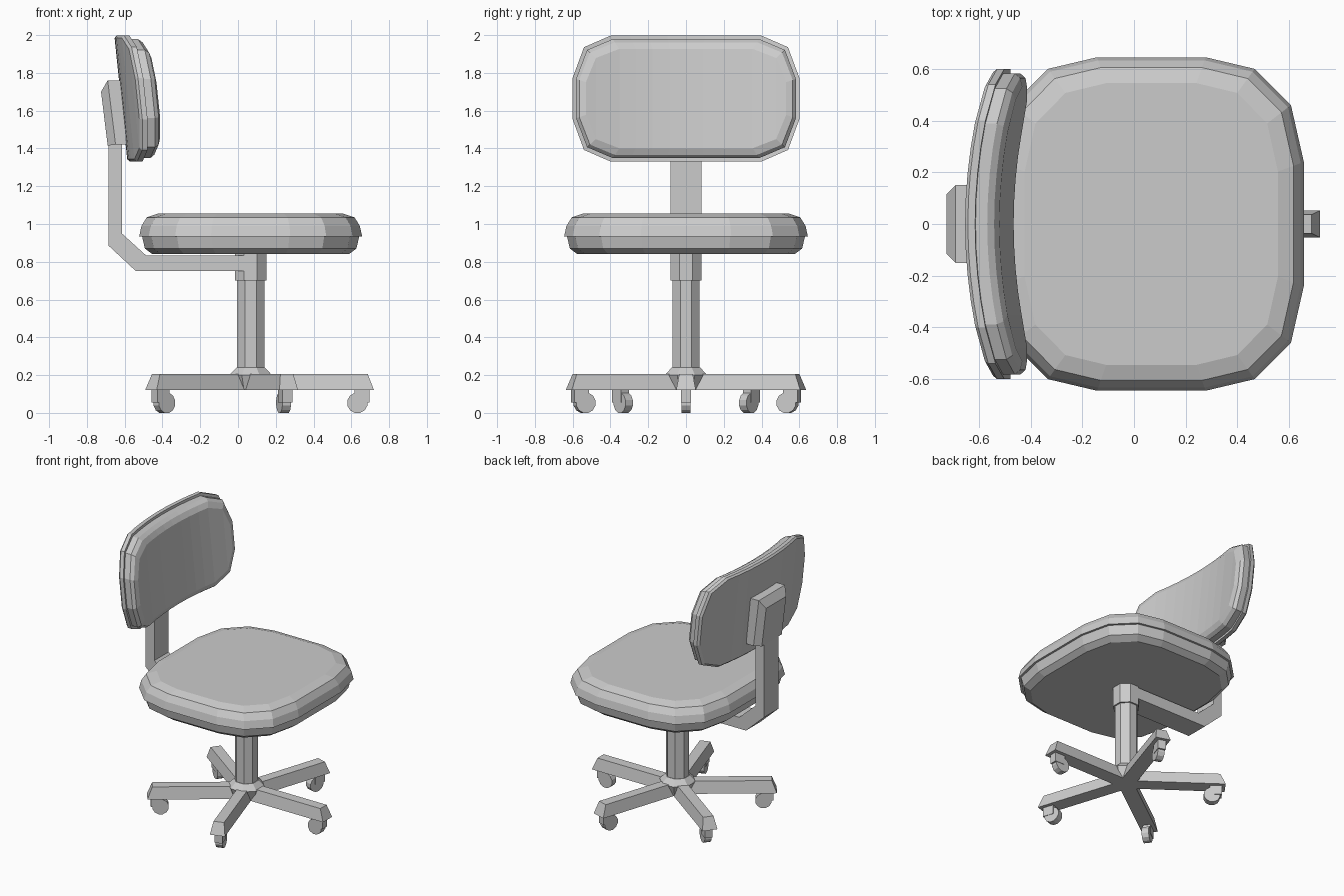
import bpy, bmesh
from math import pi, cos, sin
from mathutils import Matrix, Vector

if "Cube" in bpy.data.objects:
    bpy.data.objects.remove(bpy.data.objects["Cube"])

CX = 0.067  # axis of the pedestal and seat


def finish(name, bm):
    bmesh.ops.recalc_face_normals(bm, faces=bm.faces[:])
    me = bpy.data.meshes.new(name)
    bm.to_mesh(me)
    bm.free()
    ob = bpy.data.objects.new(name, me)
    bpy.context.collection.objects.link(ob)
    return ob


def loft(bm, rings):
    """Skin consecutive closed rings; returns first and last vertex rings."""
    vs = [[bm.verts.new(p) for p in r] for r in rings]
    n = len(vs[0])
    for a, b in zip(vs, vs[1:]):
        for i in range(n):
            j = (i + 1) % n
            bm.faces.new((a[i], a[j], b[j], b[i]))
    return vs[0], vs[-1]


def solid(name, rings, matrix=None):
    bm = bmesh.new()
    for end in loft(bm, rings):
        bm.faces.new(end)
    if matrix:
        bm.transform(matrix)
    return finish(name, bm)


def octagon(z, apothem):
    r = apothem / cos(pi / 8)
    return [(CX + r * cos((i + .5) * pi / 4), r * sin((i + .5) * pi / 4), z) for i in range(8)]


# Seat cushion: 16-sided rounded square, upper pad overhanging the lower shell
quarter = [(0.59, 0.24), (0.54, 0.46), (0.40, 0.60), (0.21, 0.645)]
outline = (quarter + [(-x, y) for x, y in reversed(quarter)]
           + [(-x, -y) for x, y in quarter] + [(x, -y) for x, y in reversed(quarter)])


def seat_ring(inset, z):
    return [(CX + x * (1 - inset / 0.59), y * (1 - inset / 0.645), z) for x, y in outline]


solid("seat", [seat_ring(d, z) for d, z in
               [(0.07, 0.84), (0.03, 0.87), (0.015, 0.935), (0, 0.935),
                (0.012, 0.99), (0.04, 1.035), (0.10, 1.055)]])

# Backrest: bowed and tilted panel with a cushion on the front
ys = [-0.6, -0.54] + [-0.4 + 0.1 * i for i in range(9)] + [0.54, 0.6]
ht = [0.11, 0.272] + [0.333] * 9 + [0.272, 0.11]
N = len(ys)
panel = list(zip(ys, ht)) + [(y, -h) for y, h in reversed(list(zip(ys, ht)))]


def back_ring(depth, inset):
    pts = []
    for y, z in panel:
        y *= 1 - inset / 0.6
        z *= 1 - inset / 0.333
        pts.append((-0.62 - 0.104 * z + 0.09 * (y / 0.6) ** 2 + depth, y, 1.664 + z))
    return pts


bm = bmesh.new()
for ring in loft(bm, [back_ring(*p) for p in
                      [(0, 0.012), (0.012, 0), (0.04, 0), (0.04, 0.018), (0.085, 0.018),
                       (0.11, 0.035), (0.127, 0.07)]]):
    for i in range(N - 1):  # cap with strips so the bow stays smooth
        bm.faces.new((ring[i], ring[i + 1], ring[2 * N - 2 - i], ring[2 * N - 1 - i]))
finish("backrest", bm)

# Bent support arm from the pedestal up to the backrest
arm = [(0.05, 0.75), (-0.54, 0.75), (-0.685, 0.885), (-0.685, 1.45),
       (-0.615, 1.45), (-0.615, 0.95), (-0.485, 0.832), (0.05, 0.832)]
solid("support_arm", [[(x, y, z) for x, z in arm] for y in (-0.082, 0.082)])


# Chamfered bracket behind the backrest
def bracket_ring(w, top, bottom):
    (xt, zt), (xb, zb) = top, bottom
    return [(xb, -w, zb), (xb, w, zb), (xt, w, zt), (xt, -w, zt)]


solid("back_bracket", [bracket_ring(0.115, (-0.725, 1.70), (-0.69, 1.415)),
                       bracket_ring(0.15, (-0.69, 1.76), (-0.648, 1.42)),
                       bracket_ring(0.15, (-0.615, 1.76), (-0.59, 1.42))])

# Octagonal column, top sleeve and hub
solid("column", [octagon(0.2, 0.072), octagon(0.72, 0.072)])
solid("column_sleeve", [octagon(0.70, 0.083), octagon(0.845, 0.083)])
solid("base_hub", [octagon(0.12, 0.085), octagon(0.2, 0.113), octagon(0.24, 0.075)])


def slab(x0, x1, w, z):
    return [(x0, -w, z), (x1, -w, z), (x1, w, z), (x0, w, z)]


# Five legs, each with a caster
for k in range(5):
    m = Matrix.Translation((CX, 0, 0)) @ Matrix.Rotation(k * 2 * pi / 5, 4, 'Z')
    solid(f"base_leg_{k + 1}", [slab(0, 0.653, 0.052, 0.12), slab(0, 0.62, 0.036, 0.205)], m)
    solid(f"caster_fork_{k + 1}", [slab(0.55, 0.63, 0.027, 0.055), slab(0.55, 0.63, 0.027, 0.125)], m)
    wheel = [[(0.565 + 0.055 * cos((i + .5) * pi / 6), y, 0.053 + 0.055 * sin((i + .5) * pi / 6))
              for i in range(12)] for y in (-0.024, 0.024)]
    solid(f"caster_wheel_{k + 1}", wheel, m)
